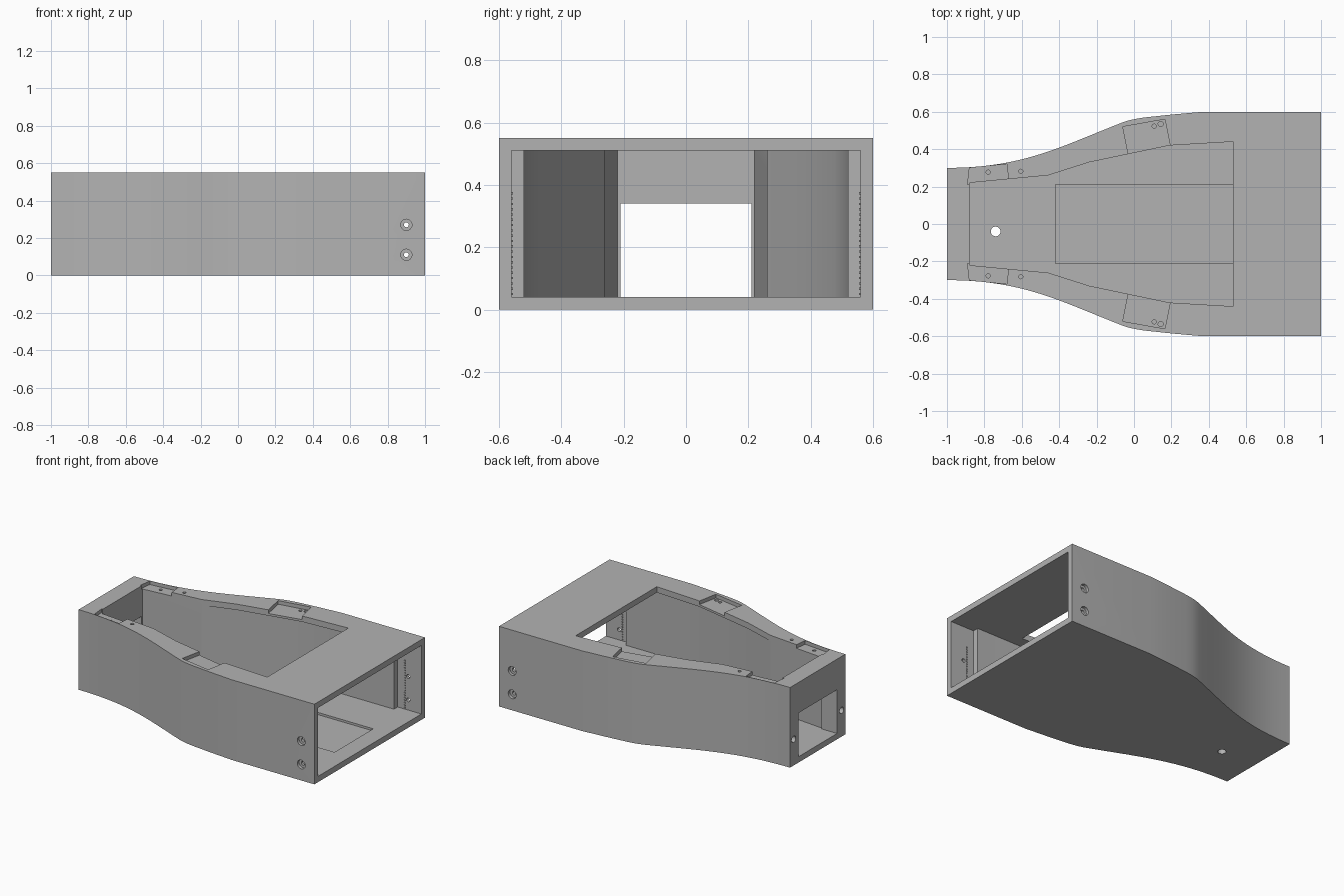
import bpy, bmesh, math
from mathutils import Vector
from mathutils.geometry import interpolate_bezier

old = bpy.data.objects.get("Cube")
if old:
    bpy.data.objects.remove(old, do_unlink=True)

grey = bpy.data.materials.new("plain grey")
grey.use_nodes = True
colour = (0.45, 0.45, 0.45, 1)
grey.diffuse_color = colour
grey.node_tree.nodes["Principled BSDF"].inputs["Base Color"].default_value = colour


def to_object(name, bm):
    bmesh.ops.recalc_face_normals(bm, faces=bm.faces)
    mesh = bpy.data.meshes.new(name)
    bm.to_mesh(mesh)
    bm.free()
    mesh.materials.append(grey)
    ob = bpy.data.objects.new(name, mesh)
    bpy.context.collection.objects.link(ob)
    return ob


def prism(name, outline, low, high):
    """Extrude a plan outline from low to high."""
    bm = bmesh.new()
    face = bm.faces.new([bm.verts.new((x, y, low)) for x, y in outline])
    top = bmesh.ops.extrude_face_region(bm, geom=[face])["geom"]
    bmesh.ops.translate(bm, vec=(0, 0, high - low),
                        verts=[v for v in top if isinstance(v, bmesh.types.BMVert)])
    return to_object(name, bm)


def mirrored(half):
    """Close a +y half outline with its mirror image."""
    return half + [(x, -y) for x, y in reversed(half)]


def box(name, x0, x1, half_y, z0, z1):
    return prism(name, mirrored([(x0, half_y), (x1, half_y)]), z0, z1)


def drill(name, start, end, radius):
    """Round cutter running between two points."""
    a, b = Vector(start), Vector(end)
    bm = bmesh.new()
    bmesh.ops.create_cone(bm, cap_ends=True, segments=24, radius1=radius,
                          radius2=radius, depth=(b - a).length)
    bmesh.ops.rotate(bm, verts=bm.verts,
                     matrix=(b - a).to_track_quat('Z', 'Y').to_matrix())
    bmesh.ops.translate(bm, verts=bm.verts, vec=(a + b) / 2)
    return to_object(name, bm)


def cut(body, cutter):
    mod = body.modifiers.new("cut", 'BOOLEAN')
    mod.operation = 'DIFFERENCE'
    mod.solver = 'EXACT'
    mod.object = cutter
    bpy.ops.object.select_all(action='DESELECT')
    bpy.context.view_layer.objects.active = body
    body.select_set(True)
    bpy.ops.object.modifier_apply(modifier=mod.name)
    bpy.data.objects.remove(cutter, do_unlink=True)


# Outer shell: tapered plan with a sweeping shoulder
sweep = interpolate_bezier(Vector((-1, 0.3)), Vector((-0.6, 0.3)),
                           Vector((-0.4, 0.41)), Vector((-0.07, 0.54)), 20)
shoulder = interpolate_bezier(Vector((-0.07, 0.54)), Vector((-0.03, 0.555)),
                              Vector((0, 0.562)), Vector((0.06, 0.57)), 6)
outer = [(p.x, p.y) for p in sweep + shoulder[1:]]
outer += [(0.2, 0.585), (0.37, 0.6), (1, 0.6)]
body = prism("tapered_housing", mirrored(outer), 0, 0.55)

# Inner cavity, open at the wide end
inner = [(-0.88, 0.22), (-0.46, 0.26), (-0.24, 0.37), (0, 0.475), (0.12, 0.505),
         (0.35, 0.52), (0.82, 0.52), (0.82, 0.56), (1.1, 0.56)]
cut(body, prism("cavity_cutter", mirrored(inner), 0.04, 0.51))

# Opening in the top
rim = [(-0.88, 0.22), (-0.46, 0.26), (-0.24, 0.33), (0.19, 0.42), (0.53, 0.44)]
cut(body, prism("top_opening_cutter", mirrored(rim), 0.45, 0.6))

# Window in the narrow end and shallow tray in the floor
cut(body, box("window_cutter", -1.1, -0.8, 0.21, 0.04, 0.34))
cut(body, box("floor_tray_cutter", -0.42, 0.88, 0.21, 0.025, 0.1))
cut(body, drill("floor_hole_cutter", (-0.74, -0.04, -0.1), (-0.74, -0.04, 0.1), 0.026))

# Matching pockets and screw holes on both sides
small_pocket = [(-0.89, 0.21), (-0.88, 0.3), (-0.68, 0.32), (-0.67, 0.23)]
large_pocket = [(-0.06, 0.52), (0.165, 0.56), (0.195, 0.41), (-0.03, 0.37)]
pins = [(-0.78, 0.277, 0.011), (-0.605, 0.282, 0.011),
        (0.108, 0.523, 0.011), (0.143, 0.535, 0.014)]
for s in (1, -1):
    for pocket in (small_pocket, large_pocket):
        cut(body, prism("pocket_cutter", [(x, s * y) for x, y in pocket], 0.525, 0.6))
    for x, y, r in pins:
        cut(body, drill("pin_cutter", (x, s * y, 0.44), (x, s * y, 0.6), r))
    for z in (0.11, 0.27):
        cut(body, drill("counterbore_cutter", (0.9, s * 0.58, z), (0.9, s * 0.7, z), 0.03))
        cut(body, drill("screw_cutter", (0.9, s * 0.5, z), (0.9, s * 0.7, z), 0.013))
    cut(body, drill("end_hole_cutter", (-1.1, s * 0.26, 0.18), (-0.9, s * 0.26, 0.18), 0.022))

bpy.ops.object.select_all(action='DESELECT')
body.select_set(True)
bpy.context.view_layer.objects.active = body
bpy.ops.object.shade_smooth_by_angle(angle=math.radians(20))

# Column of tiny studs on each inner side wall
bm = bmesh.new()
for s in (1, -1):
    for i in range(20):
        stud = bmesh.ops.create_cube(bm, size=0.007)["verts"]
        bmesh.ops.translate(bm, verts=stud, vec=(0.875, s * 0.558, 0.05 + i * 0.017))
to_object("wall_studs", bm)
